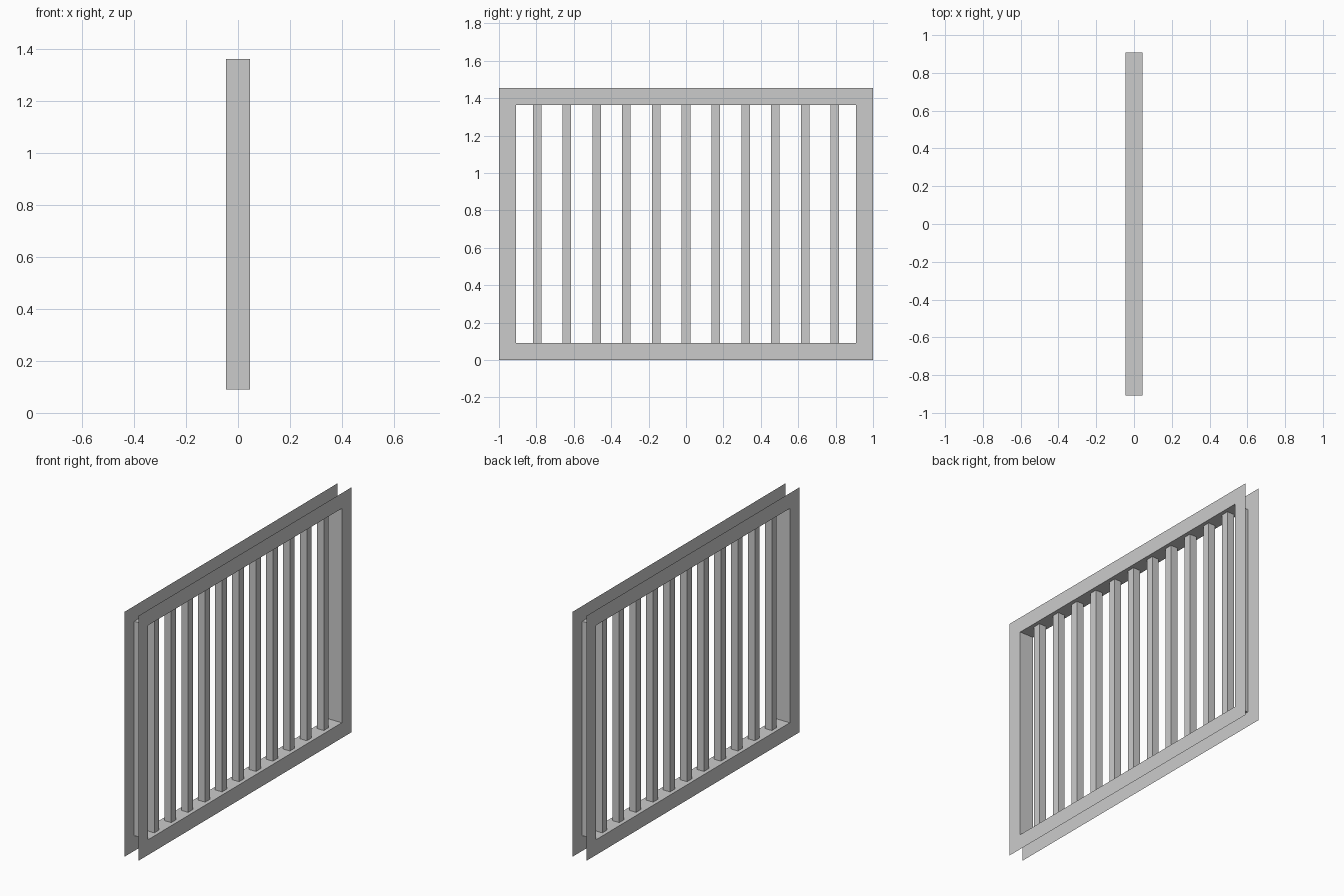
import bpy, bmesh

if "Cube" in bpy.data.objects:
    bpy.data.objects.remove(bpy.data.objects["Cube"])

U = 1 / 11              # frame member width and depth
H = 16 * U              # overall height
D = U / 2               # half depth
BAR = U / 4             # half bar width


def make_object(name, bm):
    bmesh.ops.recalc_face_normals(bm, faces=bm.faces)
    mesh = bpy.data.meshes.new(name)
    bm.to_mesh(mesh)
    bm.free()
    obj = bpy.data.objects.new(name, mesh)
    bpy.context.collection.objects.link(obj)
    return obj


def loop(bm, x, inset):
    y, lo, hi = 1 - inset, inset, H - inset
    return [bm.verts.new((x, a, b)) for a, b in ((-y, lo), (y, lo), (y, hi), (-y, hi))]


def bridge(bm, a, b):
    for i in range(4):
        j = (i + 1) % 4
        bm.faces.new((a[i], a[j], b[j], b[i]))


# Frame: front and back faces plus the inner walls, outer edge left open
bm = bmesh.new()
rings = [loop(bm, D, 0), loop(bm, D, U), loop(bm, -D, U), loop(bm, -D, 0)]
for a, b in zip(rings, rings[1:]):
    bridge(bm, a, b)
make_object("frame", bm)

# Vertical square bars between the bottom and top rails, open ended
step = 21 * U / 12
for n in range(-5, 6):
    bm = bmesh.new()
    y = n * step
    ends = [[bm.verts.new((sx * BAR, y + sy * BAR, z))
             for sx, sy in ((-1, -1), (1, -1), (1, 1), (-1, 1))]
            for z in (U, H - U)]
    bridge(bm, *ends)
    make_object(f"bar_{n + 6}", bm)
